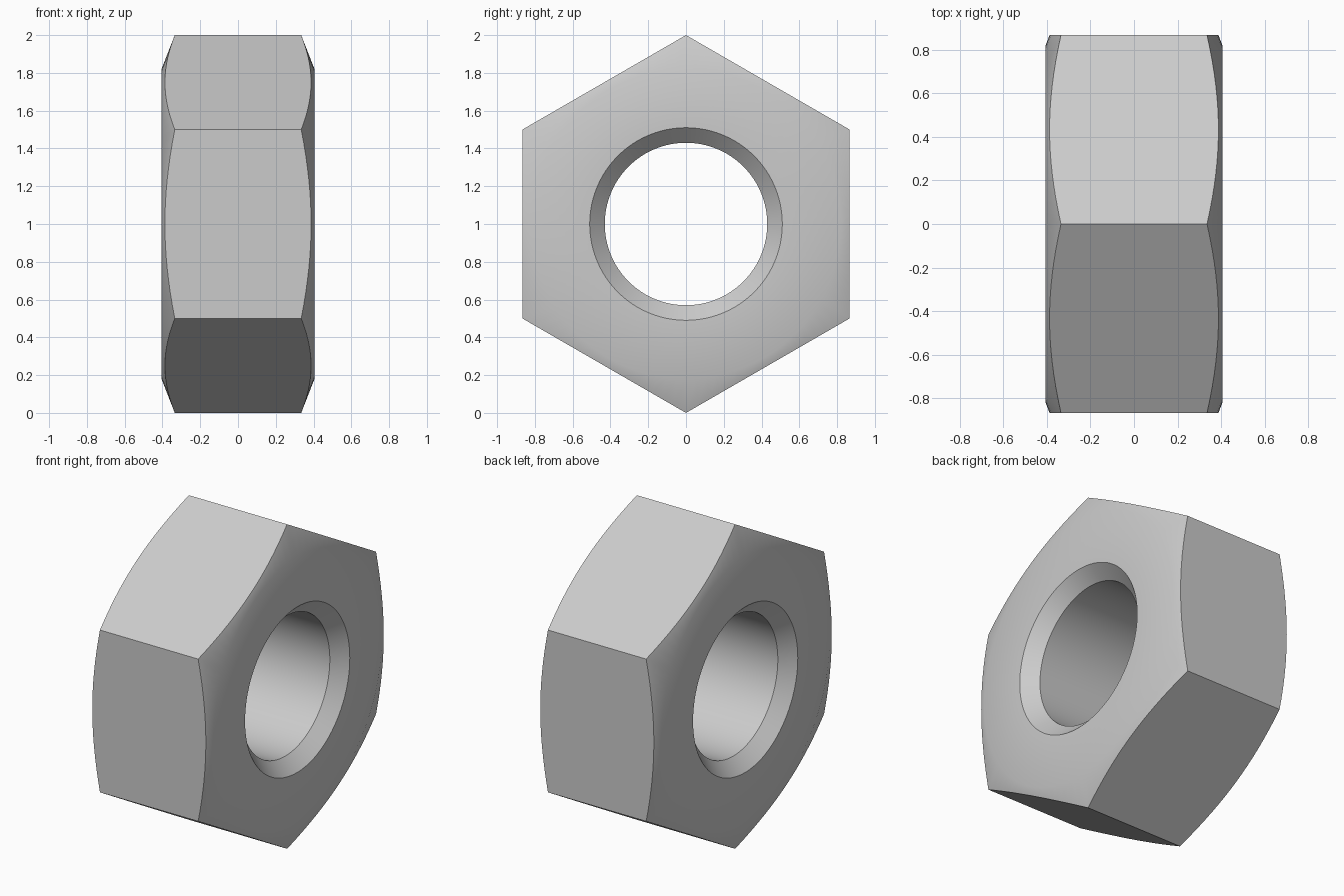
import bpy
import bmesh
from math import cos, sin, pi, radians

cube = bpy.data.objects.get("Cube")
if cube:
    bpy.data.objects.remove(cube)

SEGMENTS = 96
HALF = 0.405           # half thickness along x
APOTHEM = cos(pi / 6)  # centre to flat
BORE, MOUTH = 0.43, 0.51
FLAT_RADIUS, SLOPE = 0.82, 0.39

steel = bpy.data.materials.new("grey steel")
steel.use_nodes = True
colour = (0.6, 0.6, 0.6, 1)
steel.diffuse_color = colour
steel.node_tree.nodes["Principled BSDF"].inputs["Base Color"].default_value = colour


def hex_radius(a):
    return APOTHEM / cos(a % (pi / 3) - pi / 6)


def section(a):
    """Closed cross-section (x, radius) of the nut at angle a."""
    r = hex_radius(a)
    side = [(HALF - (MOUTH - BORE), BORE), (HALF, MOUTH), (HALF, FLAT_RADIUS),
            (HALF - SLOPE * (r - FLAT_RADIUS), r)]
    return side + [(-x, q) for x, q in reversed(side)]


# Nut body: sections swept round the x axis
bm = bmesh.new()
rings = []
for i in range(SEGMENTS):
    a = 2 * pi * i / SEGMENTS + 1e-9
    rings.append([bm.verts.new((x, r * sin(a), 1 + r * cos(a))) for x, r in section(a)])
for i, ring in enumerate(rings):
    after = rings[(i + 1) % SEGMENTS]
    for j in range(len(ring)):
        k = (j + 1) % len(ring)
        bm.faces.new((ring[j], ring[k], after[k], after[j]))
bmesh.ops.recalc_face_normals(bm, faces=bm.faces)

mesh = bpy.data.meshes.new("hex_nut")
bm.to_mesh(mesh)
bm.free()
mesh.materials.append(steel)
nut = bpy.data.objects.new("hex_nut", mesh)
bpy.context.collection.objects.link(nut)

# Smooth bore and bevels, crisp hexagon edges
bpy.ops.object.select_all(action="DESELECT")
nut.select_set(True)
bpy.context.view_layer.objects.active = nut
bpy.ops.object.shade_smooth_by_angle(angle=radians(30))
